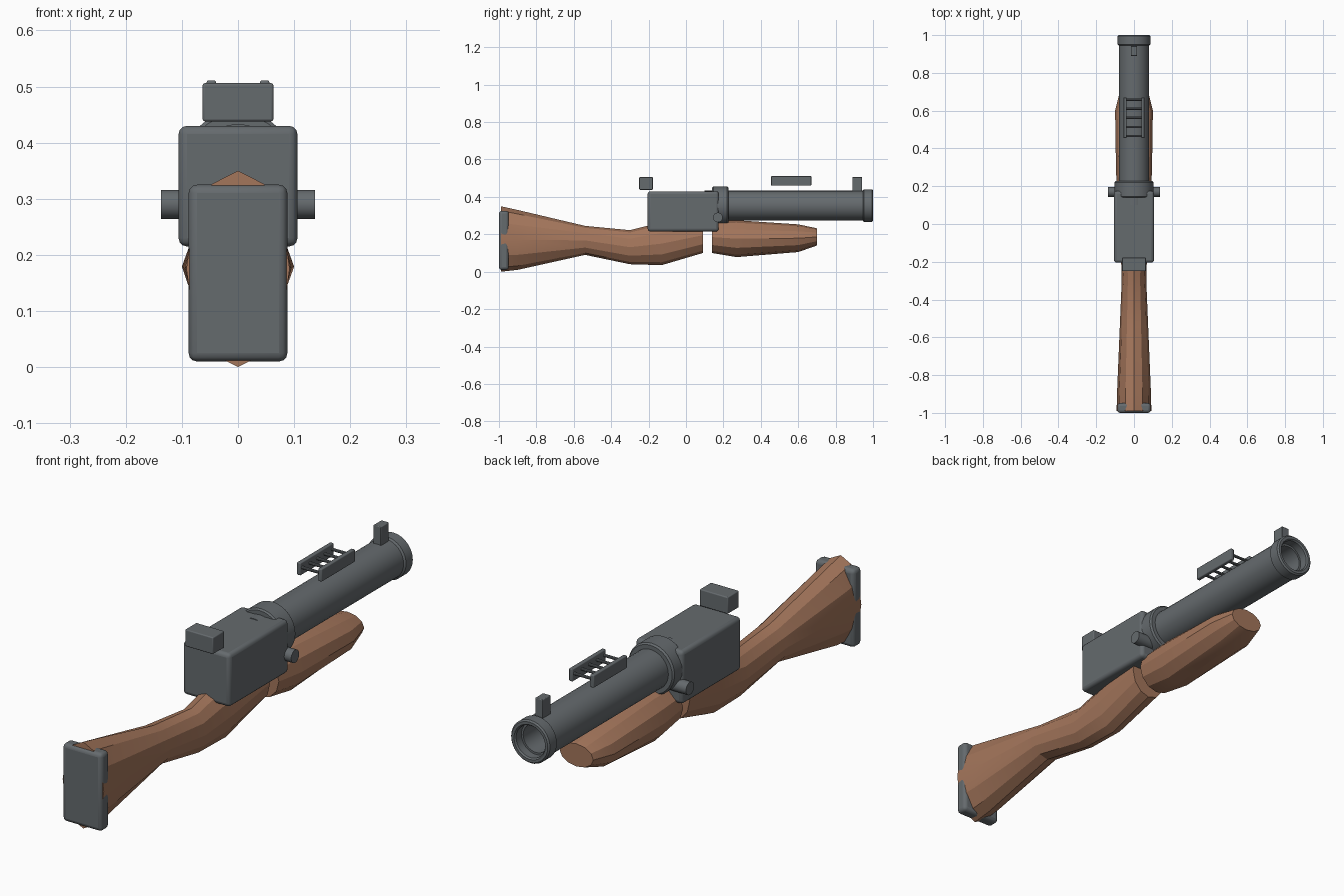
import bpy, bmesh, math
from mathutils import Matrix

if "Cube" in bpy.data.objects:
    bpy.data.objects.remove(bpy.data.objects["Cube"])


def material(name, rgb):
    m = bpy.data.materials.new(name)
    m.diffuse_color = (*rgb, 1)
    m.use_nodes = True
    m.node_tree.nodes["Principled BSDF"].inputs["Base Color"].default_value = m.diffuse_color
    return m


STEEL = material("grey steel", (0.13, 0.145, 0.155))
WOOD = material("brown wood", (0.37, 0.18, 0.105))


def finish(bm, name, mat, angle=30, bevel=0):
    bmesh.ops.recalc_face_normals(bm, faces=bm.faces)
    mesh = bpy.data.meshes.new(name)
    bm.to_mesh(mesh)
    bm.free()
    obj = bpy.data.objects.new(name, mesh)
    bpy.context.collection.objects.link(obj)
    mesh.materials.append(mat)
    if bevel:
        mod = obj.modifiers.new("rounded edges", "BEVEL")
        mod.width, mod.segments, mod.limit_method = bevel, 3, "ANGLE"
    bpy.ops.object.select_all(action="DESELECT")
    obj.select_set(True)
    bpy.context.view_layer.objects.active = obj
    bpy.ops.object.shade_smooth_by_angle(angle=math.radians(angle))
    return obj


def box(name, x, y, z, bevel):
    """Box from (min, max) ranges."""
    bm = bmesh.new()
    bmesh.ops.create_cube(bm, size=1)
    for v in bm.verts:
        for i, (a, b) in enumerate((x, y, z)):
            v.co[i] = (a + b) / 2 + v.co[i] * (b - a)
    return finish(bm, name, STEEL, 30, bevel)


def lathe(name, profile, z, sides=32):
    """Turn a (radius, y) profile about the bore axis."""
    bm = bmesh.new()
    rings = []
    for r, y in profile:
        rings.append([bm.verts.new((r * math.sin(2 * math.pi * i / sides), y,
                                    z + r * math.cos(2 * math.pi * i / sides)))
                      for i in range(sides)])
    for a, b in zip(rings, rings[1:]):
        for i in range(sides):
            j = (i + 1) % sides
            bm.faces.new((a[i], a[j], b[j], b[i]))
    bm.faces.new(rings[0])
    bm.faces.new(rings[-1])
    return finish(bm, name, STEEL)


def rod(name, y, z, half, radius, sides):
    """Cross rod along x."""
    bm = bmesh.new()
    bmesh.ops.create_cone(bm, cap_ends=True, segments=sides, radius1=radius, radius2=radius,
                          depth=2 * half,
                          matrix=Matrix.Translation((0, y, z)) @ Matrix.Rotation(math.pi / 2, 4, "Y"))
    return finish(bm, name, STEEL)


def wood_loft(name, stations, sides=12):
    """Faceted oval loft through (y, bottom, top, half width)."""
    bm = bmesh.new()
    rings = []
    for y, lo, hi, w in stations:
        rings.append([bm.verts.new((w * math.sin(2 * math.pi * i / sides), y,
                                    (lo + hi) / 2 + (hi - lo) / 2 * math.cos(2 * math.pi * i / sides)))
                      for i in range(sides)])
    for a, b in zip(rings, rings[1:]):
        for i in range(sides):
            j = (i + 1) % sides
            bm.faces.new((a[i], a[j], b[j], b[i]))
    bm.faces.new(rings[0])
    bm.faces.new(rings[-1])
    return finish(bm, name, WOOD, 20)


# Wooden furniture
wood_loft("shoulder_stock", [(-0.99, 0.0, 0.35, 0.092), (-0.9, 0.01, 0.33, 0.09),
                             (-0.54, 0.09, 0.245, 0.075), (-0.3, 0.04, 0.222, 0.065),
                             (-0.13, 0.035, 0.265, 0.07), (0.09, 0.1, 0.29, 0.08)])
wood_loft("fore_grip", [(0.14, 0.1, 0.27, 0.085), (0.27, 0.078, 0.275, 0.095),
                        (0.6, 0.105, 0.253, 0.1), (0.7, 0.14, 0.232, 0.075)])

# Butt plate and receiver
box("butt_plate", (-0.088, 0.088), (-1.0, -0.948), (0.01, 0.325), 0.015)
box("receiver", (-0.106, 0.106), (-0.205, 0.175), (0.215, 0.43), 0.015)
rod("hinge_pin", 0.17, 0.29, 0.137, 0.026, 20)

# Barrel, collar and hollow muzzle
AXIS = 0.353
lathe("barrel", [(0.08, 0.1), (0.08, 0.96), (0.057, 0.96), (0.057, 0.85)], AXIS)
lathe("barrel_collar", [(0.097, 0.14), (0.103, 0.146), (0.103, 0.22), (0.097, 0.227)], AXIS)
lathe("muzzle_ring", [(0.08, 0.945), (0.087, 0.951), (0.087, 0.994), (0.081, 1.0),
                      (0.07, 1.0), (0.065, 0.994), (0.065, 0.955)], AXIS).data
ring = bpy.data.objects["muzzle_ring"].data
bm = bmesh.new()
bm.from_mesh(ring)
caps = [f for f in bm.faces if len(f.verts) > 4]
bmesh.ops.delete(bm, geom=caps, context="FACES_ONLY")
bm.to_mesh(ring)
bm.free()

# Sights
box("rear_sight", (-0.063, 0.063), (-0.25, -0.177), (0.438, 0.506), 0.004)
box("front_sight", (-0.017, 0.017), (0.89, 0.942), (0.42, 0.506), 0.003)
for side, s in (("left", -1), ("right", 1)):
    a, b = sorted((s * 0.039, s * 0.056))
    box("ladder_rail_" + side, (a, b), (0.455, 0.67), (0.46, 0.511), 0.004)
for i in range(5):
    rod("ladder_rung_%d" % (i + 1), 0.466 + i * 0.048, 0.49, 0.045, 0.006, 10)
